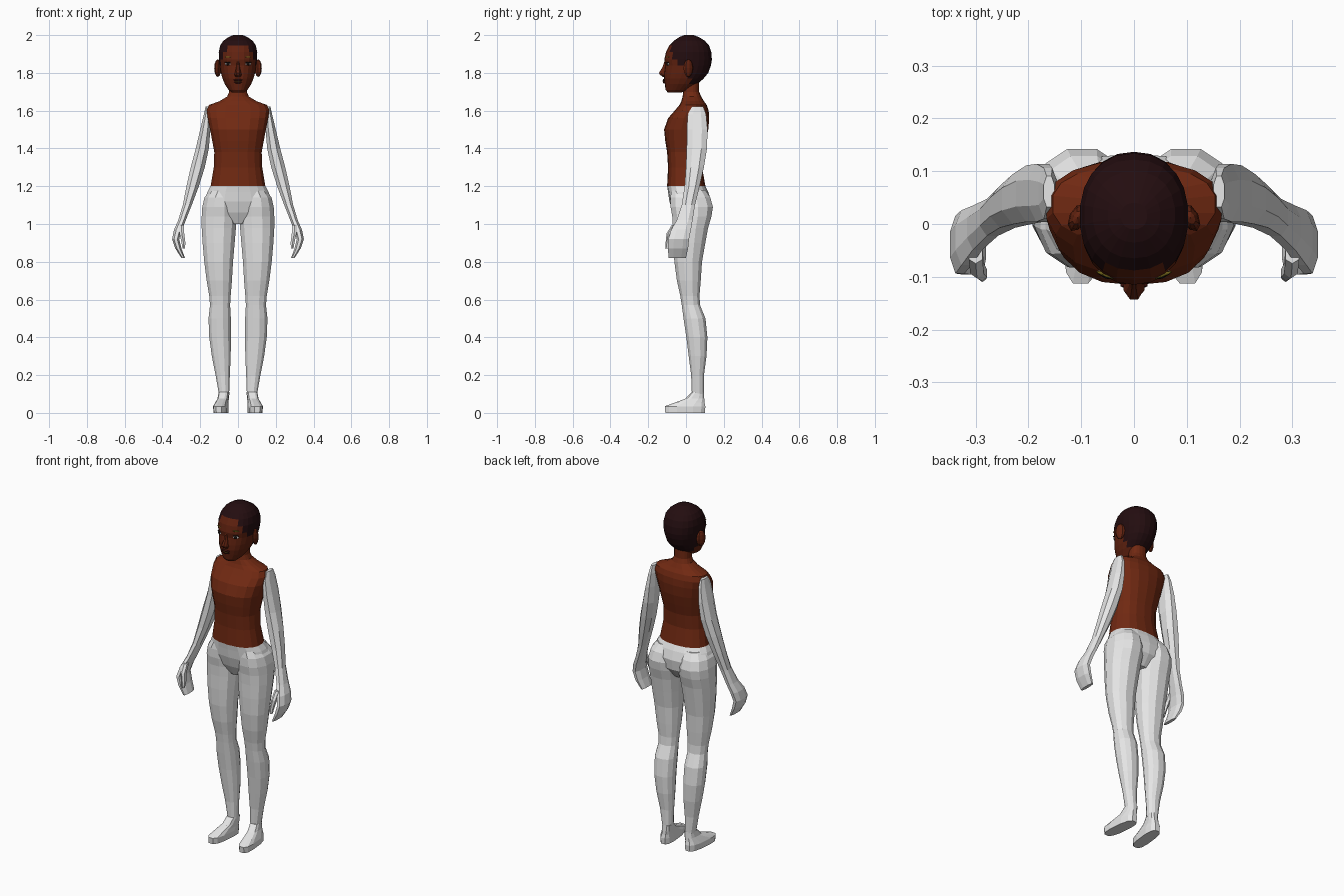
import bpy
import bmesh
from math import cos, sin, pi, copysign
from mathutils import Vector, Matrix
from mathutils.bvhtree import BVHTree

if "Cube" in bpy.data.objects:
    bpy.data.objects.remove(bpy.data.objects["Cube"], do_unlink=True)

CM = 0.01  # section tables are written in hundredths of a unit


def material(name, red, green, blue):
    mat = bpy.data.materials.new(name)
    mat.use_nodes = True
    mat.diffuse_color = (red, green, blue, 1)
    shader = mat.node_tree.nodes["Principled BSDF"]
    shader.inputs["Base Color"].default_value = (red, green, blue, 1)
    shader.inputs["Roughness"].default_value = 0.8
    return mat


body_skin = material("brown skin", 0.165, 0.022, 0.006)
face_skin = material("dark brown skin", 0.12, 0.016, 0.005)
hair_dark = material("dark hair", 0.017, 0.004, 0.005)
plain_white = material("plain white", 0.82, 0.82, 0.82)
lip_dark = material("dark lips", 0.05, 0.007, 0.005)
olive = material("olive", 0.16, 0.12, 0.01)
eye_black = material("eye black", 0.01, 0.006, 0.005)


def finish(name, bm, mats, rule=None):
    """Turn a bmesh into an object, colouring its faces by a rule."""
    bmesh.ops.recalc_face_normals(bm, faces=bm.faces)
    if rule:
        for face in bm.faces:
            face.material_index = rule(face.calc_center_median())
    mesh = bpy.data.meshes.new(name)
    bm.to_mesh(mesh)
    bm.free()
    for mat in mats:
        mesh.materials.append(mat)
    obj = bpy.data.objects.new(name, mesh)
    bpy.context.collection.objects.link(obj)
    return obj


def power(value, exponent):
    return copysign(abs(value) ** exponent, value)


def loft(sections, sides, roundness=0.85, side=1):
    """Skin rounded sections, each given as height, x range and y range."""
    bm = bmesh.new()
    rings = []
    for z, x_min, x_max, y_min, y_max in sections:
        ring = []
        for i in range(sides):
            angle = 2 * pi * (i + 0.5) / sides
            x = (x_min + x_max) / 2 + (x_max - x_min) / 2 * power(cos(angle), roundness)
            y = (y_min + y_max) / 2 + (y_max - y_min) / 2 * power(sin(angle), roundness)
            ring.append(bm.verts.new(Vector((side * x, y, z)) * CM))
        rings.append(ring)
    for low, high in zip(rings, rings[1:]):
        for i in range(sides):
            j = (i + 1) % sides
            bm.faces.new((low[i], low[j], high[j], high[i]))
    bm.faces.new(rings[0])
    bm.faces.new(rings[-1])
    return bm


def centred(sections):
    return [(z, -half, half, front, back) for z, half, front, back in sections]


def blob(name, mat, centre, size, tilt=0.0, segments=10):
    """A small low-poly ellipsoid."""
    bm = bmesh.new()
    bmesh.ops.create_uvsphere(bm, u_segments=segments, v_segments=6, radius=1)
    place = Matrix.Translation(centre) @ Matrix.Rotation(tilt, 4, "Z")
    bm.transform(place @ Matrix.Diagonal((*size, 1)))
    return finish(name, bm, [mat])


# Torso and neck: hips are white, everything above the waist is skin
torso = centred([
    (100, 4, -4, 8), (106, 14, -7, 12.5), (112, 18.2, -8.8, 13.3),
    (117, 16.4, -9.5, 11.8), (120, 14.7, -10, 10.3), (130, 13, -9.5, 8.5),
    (138, 12.7, -10, 9), (144, 13.8, -11, 10.5), (150, 15, -11.6, 11.8),
    (156, 16.2, -9.5, 12.3), (160, 16.8, -6, 12), (163, 15.6, -3.5, 11),
    (165, 10, -2.5, 9.5), (167.5, 5.8, -1.8, 8), (170, 4.7, -1.5, 7),
    (178, 4.7, -2, 7),
])
finish("torso", loft(torso, 18), [body_skin, plain_white],
       lambda c: int(c.z < 1.2))

# Head with the hairline cut in by height and depth
head = centred([
    (169.5, 3.2, -9.5, -3), (171, 5, -10.8, 2), (174, 7, -11.2, 6),
    (177, 8.3, -11.7, 9.3), (180, 9.1, -11.6, 11.8), (184, 9.7, -11, 13.2),
    (187, 10.1, -11.5, 13.7), (191, 10.3, -10.6, 13.4), (194.5, 9.5, -8.8, 12.2),
    (197, 7.8, -6.5, 10), (199, 5, -3.5, 6.8), (200, 2.5, -1, 4),
])


def is_hair(c):
    crown = c.z > 1.945
    temples = c.y > -0.075 and c.z > 1.87
    sides = c.y > -0.05 and c.z > 1.84
    nape = c.y > 0.025 and c.z > 1.745
    return int(crown or temples or sides or nape)


head_mesh = loft(head, 22, 0.9)
head_surface = BVHTree.FromBMesh(head_mesh)
finish("head", head_mesh, [face_skin, hair_dark], is_hair)


def on_face(x, z):
    hit = head_surface.ray_cast(Vector((x, -1, z)), Vector((0, 1, 0)))[0]
    return hit if hit else Vector((x, -0.1, z))


# Nose and mouth
nose = centred([
    (177.8, 1.4, -12.2, -9), (179, 2.1, -14, -9), (180, 1.7, -14.5, -9),
    (183, 1, -12.6, -9), (186.5, 0.7, -11.3, -9),
])
finish("nose", loft(nose, 8), [face_skin])
blob("upper_lip", lip_dark, on_face(0, 1.762), (0.027, 0.008, 0.006))
blob("lower_lip", lip_dark, on_face(0, 1.75), (0.022, 0.009, 0.007))
blob("lip_line", olive, on_face(0, 1.756) - Vector((0, 0.004, 0)),
     (0.016, 0.005, 0.003))

leg = [
    (10, 4.6, 10.2, 3, 9.5), (20, 4.2, 12, 2.6, 9.6), (30, 3.7, 14, 1.3, 11),
    (40, 3.6, 15.4, 0, 11.5), (50, 3.6, 15.8, -1.5, 10.5),
    (57, 4, 15, -2.4, 7.6), (62, 3.7, 15.4, -3.2, 7.3),
    (70, 3, 16.8, -5, 8), (80, 2.4, 18.1, -6.4, 8.7), (90, 1.5, 19, -7, 10.5),
    (98, 0.8, 19.5, -7.2, 12), (104, 0.5, 19.5, -7.6, 13.8),
    (109, 0.5, 19.2, -8.5, 14.6), (114, 1, 18, -8.6, 13.2),
    (118, 2, 15, -8, 10.5),
]
foot = [
    (0, 4.8, 12, -11.2, 10.3), (3.5, 4.6, 12.2, -11.5, 10.5),
    (5.5, 4.9, 11.4, -6, 10), (7.5, 4.8, 10.6, -0.5, 9.8),
    (11, 4.6, 10.2, 3, 9.5),
]
arm = [
    (82, 28, 30, -9.5, 0.3), (87, 29.8, 33.3, -10, 1.5), (92, 31, 35, -9.8, 2),
    (97, 29.5, 34, -8.2, 3), (102, 27.5, 31.8, -5.2, 3.8),
    (110, 24.3, 29.4, -2.5, 5), (120, 20.5, 27.5, -1, 7.5),
    (130, 17.3, 25.3, -0.4, 9.8), (140, 15.2, 22.6, 0, 11.5),
    (150, 14.4, 20.2, 0, 11.8), (158, 14.4, 18.2, 0.6, 11),
    (162.3, 15, 17.2, 3, 9.3),
]
thumb = [
    (87, 28, 29.5, -11, -9), (90, 27.7, 30, -10.8, -8),
    (95, 28.3, 31.2, -10.3, -6.5), (99.5, 28.5, 31.5, -7.5, -4),
]

# Paired parts, built once for each side
for label, side in (("left", 1), ("right", -1)):
    for part, sections, sides, roundness in (
            ("leg", leg, 12, 0.9), ("arm", arm, 8, 0.9), ("thumb", thumb, 6, 0.9)):
        finish(f"{label}_{part}", loft(sections, sides, roundness, side), [plain_white])

    # Foot sheared so that the toes point slightly outwards
    foot_mesh = loft(foot, 12, 0.7, side)
    for vert in foot_mesh.verts:
        vert.co.x -= side * 0.1 * (vert.co.y - 0.06)
    finish(f"{label}_foot", foot_mesh, [plain_white])

    # Ear, eye and brow
    blob(f"{label}_ear", face_skin, Vector((side * 0.107, 0.012, 1.825)),
         (0.016, 0.028, 0.047), side * 0.45, 8)
    eye = on_face(side * 0.053, 1.847)
    blob(f"{label}_eye", plain_white, eye, (0.017, 0.005, 0.007), side * 0.35)
    blob(f"{label}_iris", eye_black, eye - Vector((0, 0.004, 0)),
         (0.009, 0.004, 0.0075), side * 0.35)
    blob(f"{label}_eyelid", eye_black, on_face(side * 0.053, 1.856),
         (0.02, 0.005, 0.003), side * 0.35)
    blob(f"{label}_brow", olive, on_face(side * 0.053, 1.884),
         (0.02, 0.004, 0.004), side * 0.35)
